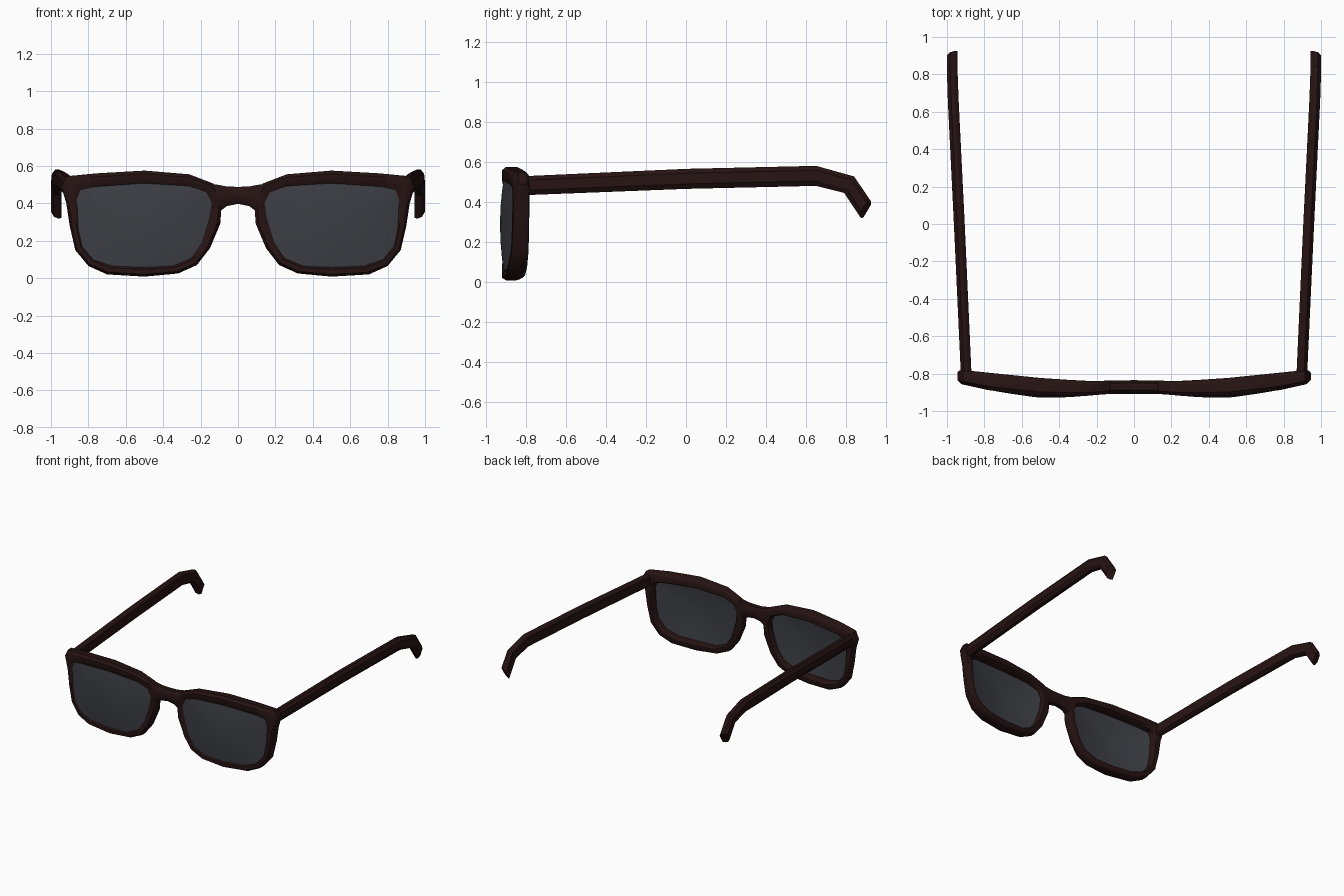
import bpy, bmesh

if "Cube" in bpy.data.objects:
    bpy.data.objects.remove(bpy.data.objects["Cube"])


def material(name, rgb):
    m = bpy.data.materials.new(name)
    m.diffuse_color = (*rgb, 1)
    m.use_nodes = True
    m.node_tree.nodes["Principled BSDF"].inputs["Base Color"].default_value = m.diffuse_color
    return m


BROWN = material("dark brown plastic", (0.020, 0.0065, 0.0065))
GREY = material("smoked grey lens", (0.047, 0.049, 0.058))


def lerp_table(table, x):
    """Piecewise linear lookup on |x|."""
    x = abs(x)
    for (x0, y0), (x1, y1) in zip(table, table[1:]):
        if x <= x1:
            return y0 + (y1 - y0) * (x - x0) / (x1 - x0)
    return table[-1][1]


def front_y(x):
    return lerp_table([(0, -.908), (.13, -.908), (.27, -.92), (.5, -.92),
                       (.78, -.888), (.95, -.85)], x)


def back_y(x):
    return lerp_table([(0, -.835), (.25, -.84), (.52, -.822), (.95, -.777)], x)


def loft(name, rings, mat, closed=False, mirror=True, angle=40):
    """Skin equal-length rings of points; cap the ends unless closed."""
    bm = bmesh.new()
    loops = [[bm.verts.new(p) for p in ring] for ring in rings]
    n = len(loops[0])
    pairs = list(zip(loops, loops[1:]))
    if closed:
        pairs.append((loops[-1], loops[0]))
    for a, b in pairs:
        for i in range(n):
            j = (i + 1) % n
            bm.faces.new((a[i], a[j], b[j], b[i]))
    if not closed:
        bm.faces.new(loops[0])
        bm.faces.new(loops[-1])
    bmesh.ops.recalc_face_normals(bm, faces=bm.faces)
    mesh = bpy.data.meshes.new(name)
    bm.to_mesh(mesh)
    bm.free()
    mesh.materials.append(mat)
    ob = bpy.data.objects.new(name, mesh)
    bpy.context.collection.objects.link(ob)
    bpy.ops.object.select_all(action='DESELECT')
    ob.select_set(True)
    bpy.context.view_layer.objects.active = ob
    bpy.ops.object.shade_smooth_by_angle(angle=angle * 0.01745)
    if mirror:
        mod = ob.modifiers.new("Mirror", 'MIRROR')
        mod.use_mirror_merge = False
    return ob


# Rim outline: outer x, z and matching inner x, z
RIM = [(.50, .575, .50, .505), (.76, .56, .76, .487), (.915, .545, .84, .468),
       (.945, .49, .858, .42), (.918, .40, .855, .36), (.90, .28, .85, .26),
       (.87, .15, .83, .17), (.80, .065, .77, .10), (.70, .02, .67, .067),
       (.50, .008, .50, .060), (.32, .025, .35, .067), (.22, .07, .25, .11),
       (.15, .16, .195, .19), (.095, .29, .155, .32), (.085, .42, .145, .40),
       (.13, .505, .17, .455), (.26, .555, .26, .49)]

# Rim cross-section: (outer-to-inner fraction, front-to-back fraction)
SECTION = [(.10, .92), (0, .75), (0, .22), (.25, 0), (.75, 0),
           (1, .14), (1, .85), (.85, 1), (.3, 1)]
rim_rings = []
for ox, oz, ix, iz in RIM:
    ring = []
    for t, d in SECTION:
        x, z = ox + (ix - ox) * t, oz + (iz - oz) * t
        ring.append((x, front_y(x) * (1 - d) + back_y(x) * d, z))
    rim_rings.append(ring)
loft("rim", rim_rings, BROWN, closed=True)


# Lens: curved shell made of concentric rings, front then back
def lens_ring(scale, offset):
    ring = []
    for _, _, ix, iz in RIM:
        x, z = .5 + (ix - .5) * scale, .29 + (iz - .29) * scale
        bulge = .017 * (1 - min(scale, 1) ** 2)
        ring.append((x, front_y(x) + offset - bulge, z))
    return ring


loft("lens", [lens_ring(s, o) for s, o in
              ((.12, .008), (.45, .008), (.75, .008), (1.01, .008),
               (1.01, .03), (.75, .03), (.45, .03), (.12, .03))], GREY)

# Bridge: rounded bar arching between the rims
bridge = []
for x, top, low in ((-.135, .503, .33), (-.10, .498, .355), (-.06, .490, .385),
                    (0, .488, .397),
                    (.06, .490, .385), (.10, .498, .355), (.135, .503, .33)):
    f, b, h = front_y(x), back_y(x), top - low
    bridge.append([(x, f + .02, top), (x, f, top - .25 * h),
                   (x, f, low + .25 * h), (x, f + .02, low),
                   (x, b - .015, low), (x, b, low + .25 * h),
                   (x, b, top - .25 * h), (x, b - .015, top)])
loft("bridge", bridge, BROWN, mirror=False)

# Temple arm: top y, z, bottom y, z, inner x, outer x; hooks down behind the ear
ARM = [(-.82, .528, -.82, .433, .868, .925), (0, .565, 0, .465, .905, .963),
       (.65, .580, .65, .480, .937, .995), (.84, .527, .79, .445, .944, 1.0),
       (.93, .395, .88, .312, .944, 1.0)]
arm = []
for ty, tz, by, bz, xi, xo in ARM:
    ring = []
    for u, v in ((0, .88), (.3, 1), (.7, 1), (1, .78),
                 (1, .25), (.7, 0), (.3, 0), (0, .12)):
        ring.append((xi + (xo - xi) * u, by + (ty - by) * v, bz + (tz - bz) * v))
    arm.append(ring)
# Slanted tip: the outer side ends a little sooner
arm[-1] = [(x, y - (x - .944) * .3, z + (x - .944) * .4) for x, y, z in arm[-1]]
loft("temple_arm", arm, BROWN, angle=30)
